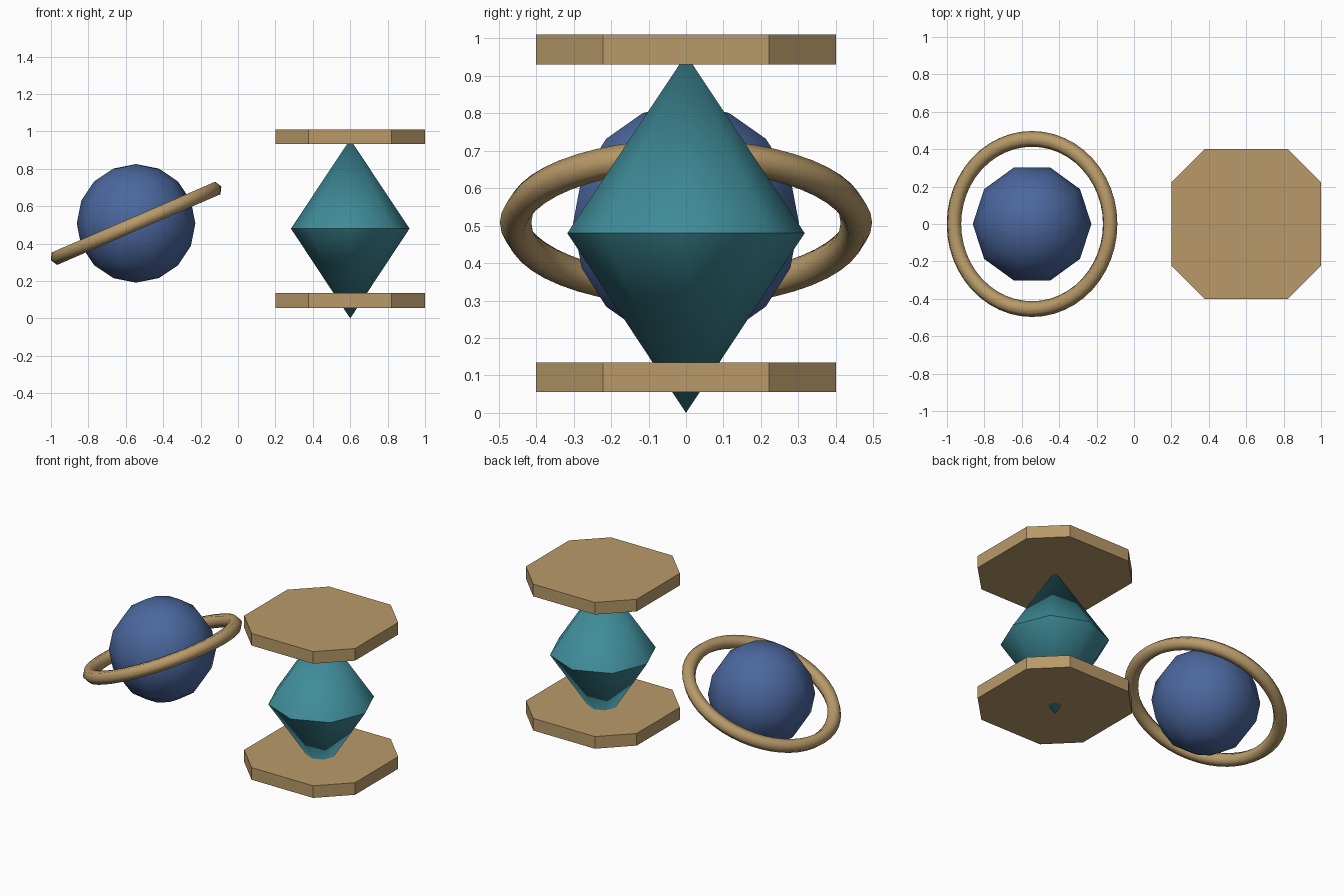
import bpy, bmesh
from math import sin, cos, pi, radians
from mathutils import Vector

cube = bpy.data.objects.get("Cube")
if cube:
    bpy.data.objects.remove(cube, do_unlink=True)


def material(name, rgb):
    m = bpy.data.materials.new(name)
    m.use_nodes = True
    m.diffuse_color = (*rgb, 1)
    m.node_tree.nodes["Principled BSDF"].inputs["Base Color"].default_value = (*rgb, 1)
    return m


blue = material("planet blue", (0.07, 0.136, 0.342))
tan = material("warm tan", (0.479, 0.323, 0.141))
teal = material("crystal teal", (0.05, 0.262, 0.319))


def finish(bm, name, mat, location, smooth_angle=None):
    bmesh.ops.recalc_face_normals(bm, faces=bm.faces)
    mesh = bpy.data.meshes.new(name)
    bm.to_mesh(mesh)
    bm.free()
    mesh.materials.append(mat)
    obj = bpy.data.objects.new(name, mesh)
    obj.location = location
    bpy.context.collection.objects.link(obj)
    if smooth_angle:
        bpy.ops.object.select_all(action='DESELECT')
        obj.select_set(True)
        bpy.context.view_layer.objects.active = obj
        bpy.ops.object.shade_smooth_by_angle(angle=radians(smooth_angle))
    return obj


def lathe(name, profile, steps, mat, location, smooth_angle, closed=False):
    """Spin a (radius, height) profile around the z axis."""
    bm = bmesh.new()
    verts = [bm.verts.new((r, 0, z)) for r, z in profile]
    edges = [bm.edges.new(pair) for pair in zip(verts, verts[1:])]
    if closed:
        edges.append(bm.edges.new((verts[-1], verts[0])))
    bmesh.ops.spin(bm, geom=verts + edges, cent=(0, 0, 0), axis=(0, 0, 1),
                   angle=2 * pi, steps=steps)
    bmesh.ops.remove_doubles(bm, verts=bm.verts, dist=0.0005)
    return finish(bm, name, mat, location, smooth_angle)


# Planet: low-poly ball
planet_center = Vector((-0.545, 0, 0.508))
R = 0.317
arc = [(R * sin(pi * i / 8), R * cos(pi * i / 8)) for i in range(9)]
lathe("planet", arc, 10, blue, planet_center, 45)

# Tilted ring with a six-sided tube
tube = [(0.455 + 0.042 * cos(pi * i / 3), 0.042 * sin(pi * i / 3)) for i in range(6)]
ring = lathe("planet_ring", tube, 48, tan, planet_center, 75, closed=True)
ring.rotation_euler.y = radians(-23.4)

# Double-pointed crystal
lathe("crystal", [(0, 0.957), (R, 0.48), (0, 0)], 8, teal, (0.6, 0, 0), 50)


# Square plates with clipped corners
def plate(name, z):
    bm = bmesh.new()
    a, b = 0.4, 0.222
    corners = [(a, -b), (a, b), (b, a), (-b, a), (-a, b), (-a, -b), (-b, -a), (b, -a)]
    face = bm.faces.new([bm.verts.new((x, y, 0)) for x, y in corners])
    top = bmesh.ops.extrude_face_region(bm, geom=[face])["geom"]
    moved = [v for v in top if isinstance(v, bmesh.types.BMVert)]
    bmesh.ops.translate(bm, verts=moved, vec=(0, 0, 0.079))
    if not face.is_valid or len(bm.faces) < 10:
        bmesh.ops.holes_fill(bm, edges=bm.edges)
    finish(bm, name, tan, (0.6, 0, z))


plate("lower_plate", 0.056)
plate("upper_plate", 0.931)
